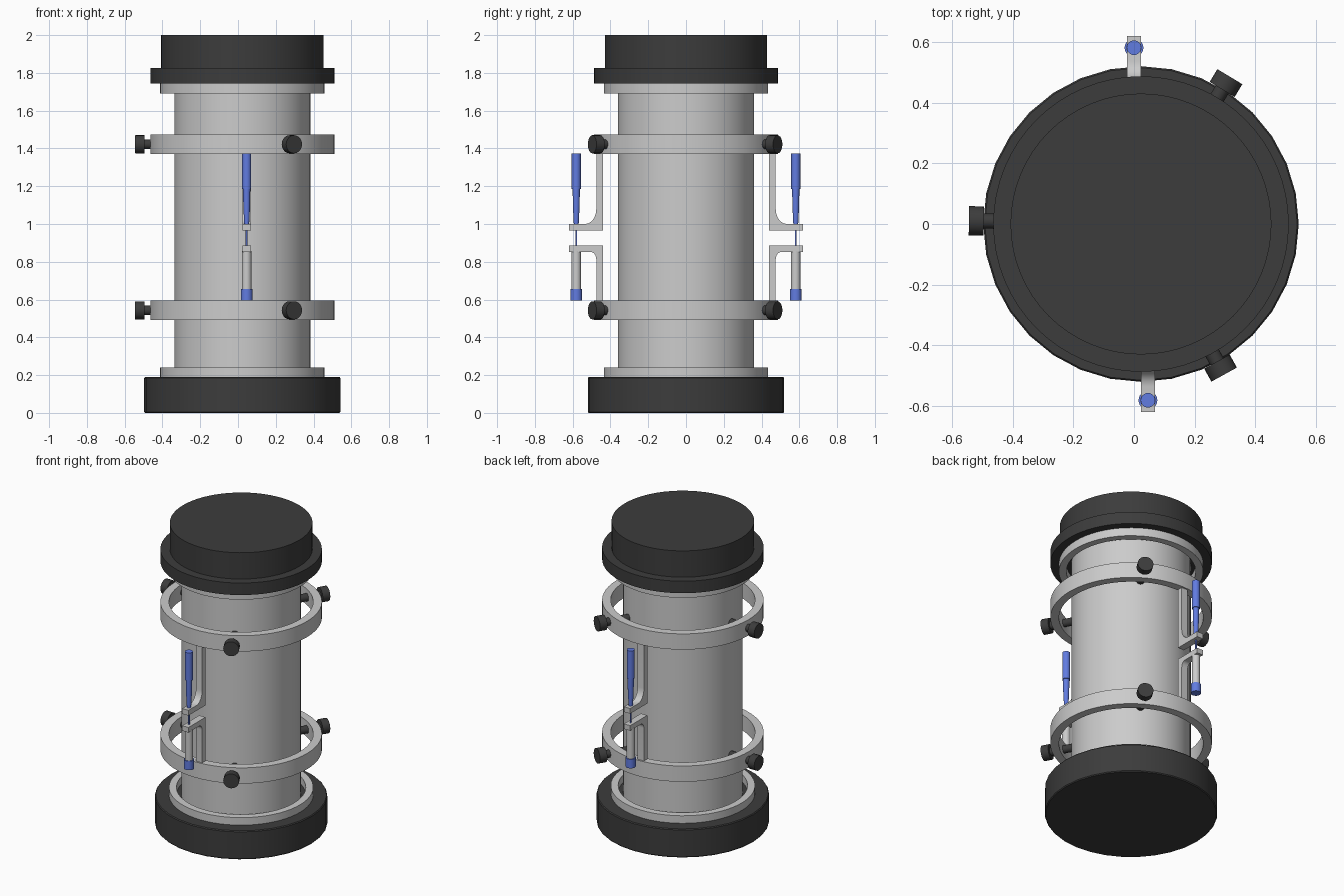
import bpy, bmesh, math
from mathutils import Matrix, Vector

if "Cube" in bpy.data.objects:
    bpy.data.objects.remove(bpy.data.objects["Cube"])

CX = 0.023  # axis of the cell


def material(name, rgb):
    m = bpy.data.materials.new(name)
    m.diffuse_color = (*rgb, 1)
    m.use_nodes = True
    m.node_tree.nodes["Principled BSDF"].inputs["Base Color"].default_value = m.diffuse_color
    return m


DARK = material("dark_plastic", (0.045, 0.045, 0.045))
BLUE = material("blue_plastic", (0.12, 0.2, 0.75))


def finish(name, bm, mat=None, matrix=None, smooth=True):
    bmesh.ops.remove_doubles(bm, verts=bm.verts, dist=1e-5)
    bmesh.ops.recalc_face_normals(bm, faces=bm.faces)
    if matrix:
        bm.transform(matrix)
    me = bpy.data.meshes.new(name)
    bm.to_mesh(me)
    bm.free()
    ob = bpy.data.objects.new(name, me)
    bpy.context.collection.objects.link(ob)
    if mat:
        me.materials.append(mat)
    if smooth:
        bpy.ops.object.select_all(action='DESELECT')
        ob.select_set(True)
        bpy.context.view_layer.objects.active = ob
        bpy.ops.object.shade_smooth_by_angle(angle=math.radians(35))
    return ob


def lathe(name, profile, segs=64, mat=None, matrix=None, closed=False):
    """Spin an (r, z) profile round z."""
    bm = bmesh.new()
    vs = [bm.verts.new((r, 0, z)) for r, z in profile]
    pairs = list(zip(vs, vs[1:])) + ([(vs[-1], vs[0])] if closed else [])
    geom = vs + [bm.edges.new(p) for p in pairs]
    bmesh.ops.spin(bm, geom=geom, cent=(0, 0, 0), axis=(0, 0, 1),
                   angle=2 * math.pi, steps=segs, use_merge=True)
    return finish(name, bm, mat, matrix or Matrix.Translation((CX, 0, 0)))


def rod(name, r, z0, z1, segs=24, mat=None, matrix=None):
    return lathe(name, [(0, z0), (r, z0), (r, z1), (0, z1)], segs, mat, matrix)


def ring(name, ri, ro, z0, z1, segs=64):
    return lathe(name, [(ri, z0), (ro, z0), (ro, z1), (ri, z1)], segs, closed=True)


# body: base, specimen and cap
lathe("base", [(0, 0), (0.515, 0), (0.52, 0.006), (0.52, 0.184), (0.515, 0.19), (0, 0.19)], 32, DARK)
ring("lower_collar", 0.39, 0.435, 0.185, 0.24)
rod("specimen", 0.36, 0.185, 1.75, 64)
ring("upper_collar", 0.39, 0.435, 1.69, 1.75)
lathe("cap", [(0, 1.745), (0.487, 1.745), (0.487, 1.825), (0.43, 1.825), (0.43, 2.0), (0, 2.0)], 64, DARK)

# clamp rings with three thumb screws each
for level, z in (("lower", 0.543), ("upper", 1.422)):
    ring(level + "_clamp_ring", 0.435, 0.487, z - 0.0525, z + 0.0525)
    for i in range(3):
        m = (Matrix.Translation((CX, 0, z)) @ Matrix.Rotation(math.radians(58.9 + 120 * i), 4, 'Z')
             @ Matrix.Rotation(math.pi / 2, 4, 'Y'))
        lathe(f"{level}_thumb_screw_{i + 1}",
              [(0, 0.355), (0.025, 0.355), (0.025, 0.518), (0.048, 0.518), (0.048, 0.567), (0, 0.567)],
              20, DARK, m)


def bracket(name, z_end, z_in, z_out, rad, matrix):
    """L-shaped strap: bar hanging from a ring, filleted into a flat arm."""
    s = 1 if z_end > z_in else -1
    pts = [(0.44, z_end), (0.44, z_out), (0.62, z_out), (0.62, z_in)]
    for k in range(7):
        a = math.pi / 2 * k / 6
        pts.append((0.475 + rad * (1 - math.sin(a)), z_in + s * rad * (1 - math.cos(a)) * 1.3))
    pts.append((0.475, z_end))
    bm = bmesh.new()
    f = bm.faces.new([bm.verts.new((0, -y, z)) for y, z in pts])
    ext = bmesh.ops.extrude_face_region(bm, geom=[f])["geom"]
    bmesh.ops.translate(bm, vec=Vector((0.046, 0, 0)),
                        verts=[v for v in ext if isinstance(v, bmesh.types.BMVert)])
    finish(name, bm, None, matrix)


# displacement gauges on front and back, turned half a revolution apart
for side, angle in (("front", 0), ("back", math.pi)):
    m = Matrix.Translation((CX, 0, 0)) @ Matrix.Rotation(angle, 4, 'Z')
    bracket(side + "_upper_bracket", 1.375, 1.0, 0.965, 0.06, m)
    bracket(side + "_lower_bracket", 0.59, 0.852, 0.886, 0.03, m)
    g = m @ Matrix.Translation((0.023, -0.581, 0))
    lathe(side + "_gauge_body",
          [(0, 1.0), (0.013, 1.0), (0.018, 1.10), (0.019, 1.185), (0.024, 1.185), (0.024, 1.372), (0, 1.372)],
          24, BLUE, g)
    rod(side + "_gauge_pin", 0.005, 0.88, 1.0, 12, BLUE, g)
    rod(side + "_lower_stem", 0.025, 0.65, 0.856, 24, None, g)
    rod(side + "_lower_knob", 0.031, 0.595, 0.655, 24, BLUE, g)
